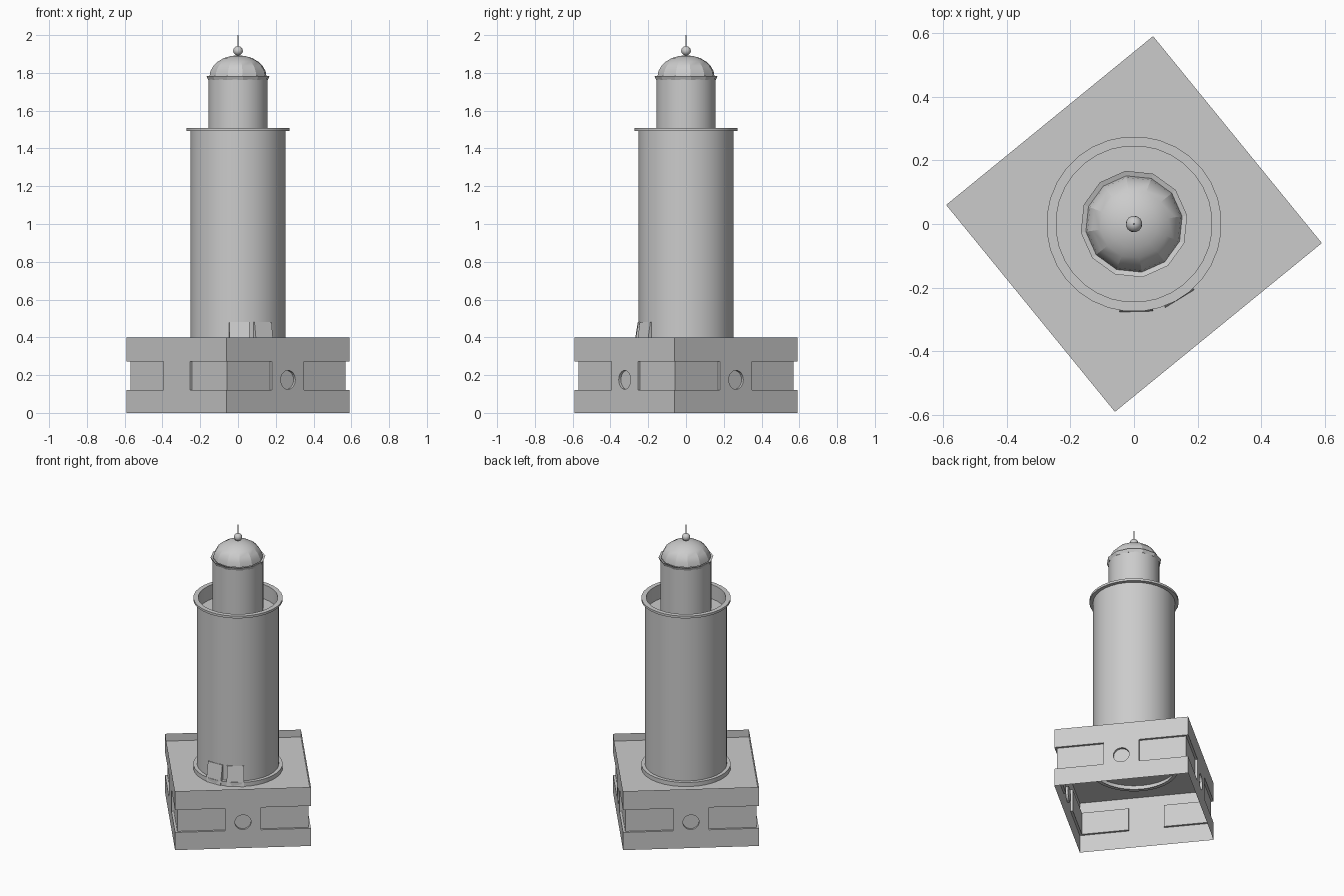
import bpy, bmesh, math
from mathutils import Matrix, Vector

if "Cube" in bpy.data.objects:
    bpy.data.objects.remove(bpy.data.objects["Cube"])

TURN = math.radians(39.2)


def finish(name, bm, smooth=None, fix=True):
    bmesh.ops.remove_doubles(bm, verts=bm.verts, dist=1e-5)
    if fix:
        bmesh.ops.recalc_face_normals(bm, faces=bm.faces)
    me = bpy.data.meshes.new(name)
    bm.to_mesh(me)
    bm.free()
    ob = bpy.data.objects.new(name, me)
    bpy.context.collection.objects.link(ob)
    if smooth:
        bpy.ops.object.select_all(action='DESELECT')
        ob.select_set(True)
        bpy.context.view_layer.objects.active = ob
        bpy.ops.object.shade_smooth_by_angle(angle=math.radians(smooth))
    return ob


def revolve(name, profile, sides, smooth=None, closed=False, fix=True):
    """Turn an (r, z) profile round the z axis."""
    bm = bmesh.new()
    rings = []
    for r, z in profile:
        rings.append([bm.verts.new((r * math.cos(TURN + math.tau * i / sides),
                                    r * math.sin(TURN + math.tau * i / sides), z))
                      for i in range(sides)] if r > 0 else [bm.verts.new((0, 0, z))] * sides)
    pairs = list(zip(rings, rings[1:]))
    if closed:
        pairs.append((rings[-1], rings[0]))
    for a, b in pairs:
        for i in range(sides):
            j = (i + 1) % sides
            quad = list(dict.fromkeys((a[i], a[j], b[j], b[i])))
            bm.faces.new(quad)
    return finish(name, bm, smooth, fix)


# Square base: open shell with recessed corner panels and round blind windows
H, D, P = 0.419, 0.015, 0.11
Z0, Z1, Z2, Z3, FLOOR = 0.0, 0.12, 0.272, 0.4, 0.35
bm = bmesh.new()
for side in range(4):
    rot = Matrix.Rotation(TURN + side * math.pi / 2, 3, 'Z')

    def face(*pts):  # points are (along, depth, z)
        bm.faces.new([bm.verts.new(rot @ Vector((u, -H + d, z))) for u, d, z in pts])

    for a, b in ((Z0, Z1), (Z2, Z3)):
        face((-H, 0, a), (H, 0, a), (H, 0, b), (-H, 0, b))
    for s in (-1, 1):
        e = s * (H - D)
        q = s * P
        loops = [[(q, D, Z1), (e, D, Z1), (e, D, Z2), (q, D, Z2)],
                 [(q, 0, Z1), (q, D, Z1), (q, D, Z2), (q, 0, Z2)],
                 [(q, 0, Z1), (s * H, 0, Z1), (e, D, Z1), (q, D, Z1)],
                 [(q, D, Z2), (e, D, Z2), (s * H, 0, Z2), (q, 0, Z2)]]
        for loop in loops:
            face(*(loop if s > 0 else loop[::-1]))
    if side == 3:  # this side has a plain pier
        face((-P, 0, Z1), (P, 0, Z1), (P, 0, Z2), (-P, 0, Z2))
        continue
    n, r, zc = 24, 0.05, 0.175
    circle = [(r * math.sin(math.tau * i / n), zc - r * math.cos(math.tau * i / n))
              for i in range(n + 1)]
    half = circle[:n // 2 + 1]
    face((0, 0, Z1), (P, 0, Z1), (P, 0, Z2), (0, 0, Z2), *[(u, 0, z) for u, z in half[::-1]])
    face((0, 0, Z2), (-P, 0, Z2), (-P, 0, Z1), (0, 0, Z1), *[(-u, 0, z) for u, z in half])
    for (u, z), (v, w) in zip(circle, circle[1:]):
        face((u, 0, z), (v, 0, w), (v, D, w), (u, D, z))
    face(*[(u, D, z) for u, z in circle[:-1]])
finish("base_walls", bm, fix=False)

# Base terrace floor
bm = bmesh.new()
bm.faces.new([bm.verts.new(Matrix.Rotation(TURN, 3, 'Z') @ Vector((x * H, y * H, FLOOR)))
              for x, y in ((-1, -1), (1, -1), (1, 1), (-1, 1))])
finish("base_floor", bm, fix=False)

# Tower shaft with a foot ring, gallery rim and sunken gallery floor
revolve("tower", [(0.25, 0.31), (0.275, 0.31), (0.275, 0.378), (0.252, 0.378),
                  (0.252, 1.492), (0.275, 1.492), (0.275, 1.507), (0.245, 1.507),
                  (0.245, 1.41), (0, 1.41)], 32, 30)

# Lantern room, cornice and faceted dome
revolve("lantern", [(0.157, 1.41), (0.157, 1.765)], 24, 30)
revolve("cornice", [(0.15, 1.762), (0.16, 1.762), (0.169, 1.783), (0.153, 1.778)], 12, closed=True)
dome = [(0.153 * math.cos(math.radians(a)), 1.78 + 0.113 * math.sin(math.radians(a)))
        for a in range(0, 90, 15)] + [(0, 1.893)]
revolve("dome", dome, 12, 20)

# Finial ball and spike
ball = [(0.026 * math.sin(math.pi * i / 8), 1.917 - 0.025 * math.cos(math.pi * i / 8))
        for i in range(1, 8)]
revolve("finial_ball", [(0, 1.892)] + ball + [(0, 1.942)], 12, 40)
revolve("finial_spike", [(0.004, 1.93), (0.003, 2.0), (0, 2.0)], 8)

# Two sloping boards at the foot of the tower
for k, az in enumerate((-88.5, -58.5)):
    rot = Matrix.Rotation(math.radians(az), 3, 'Z')
    bm = bmesh.new()
    for y in (-0.053, 0.053):
        bm.faces.new([bm.verts.new(rot @ Vector((x, y, z)))
                      for x, z in ((0.235, 0.35), (0.275, 0.35), (0.254, 0.48), (0.235, 0.48))])
    bmesh.ops.bridge_loops(bm, edges=bm.edges[:])
    finish(f"foot_board_{k + 1}", bm)
